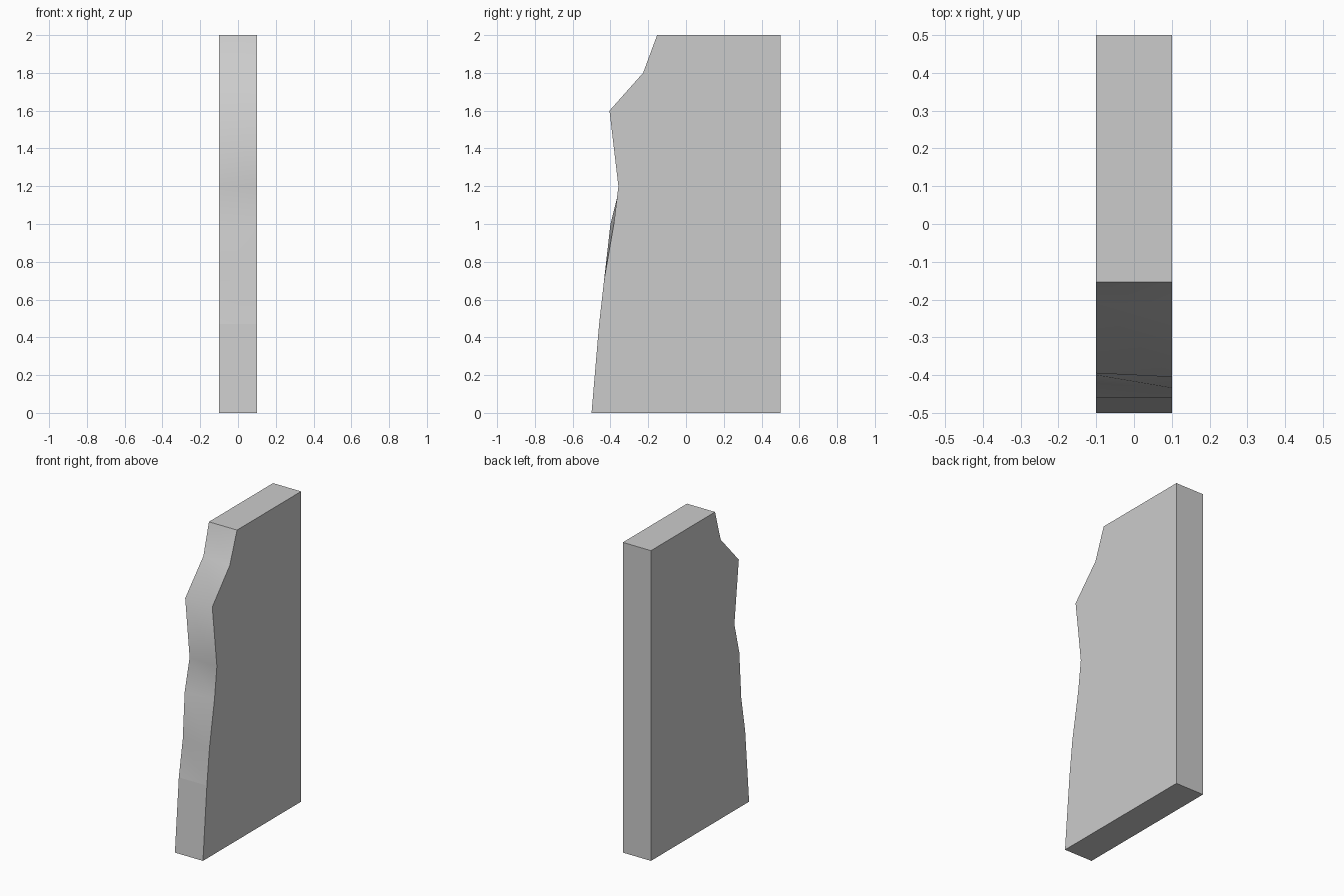
import bpy, bmesh

if "Cube" in bpy.data.objects:
    bpy.data.objects.remove(bpy.data.objects["Cube"])

# Worn front edge: height, y on the left side, y on the right side
EDGE = [(0, -0.5, -0.5), (0.47, -0.46, -0.46), (0.70, -0.42, -0.434),
        (1.0, -0.40, -0.382), (1.2, -0.35, -0.358), (1.6, -0.395, -0.405),
        (1.8, -0.21, -0.227), (2.0, -0.153, -0.153)]

bm = bmesh.new()
left = [bm.verts.new((-0.1, l, z)) for z, l, r in EDGE]
right = [bm.verts.new((0.1, r, z)) for z, l, r in EDGE]
lt, lb = [bm.verts.new((-0.1, 0.5, z)) for z in (2, 0)]
rt, rb = [bm.verts.new((0.1, 0.5, z)) for z in (2, 0)]

# Flat sides, back, top and bottom
bm.faces.new(left + [lt, lb])
bm.faces.new(right + [rt, rb])
bm.faces.new((lt, rt, rb, lb))
bm.faces.new((left[-1], right[-1], rt, lt))
bm.faces.new((left[0], right[0], rb, lb))

# Irregular front strip, smooth above the flat lowest panel
for i in range(len(EDGE) - 1):
    a, b, c, d = left[i], right[i], right[i + 1], left[i + 1]
    if i == 0:
        bm.faces.new((a, b, c, d))
    else:
        for tri in ((a, b, d), (b, c, d)):
            bm.faces.new(tri).smooth = True

bmesh.ops.recalc_face_normals(bm, faces=bm.faces)
for e in bm.edges:
    e.smooth = all(f.smooth for f in e.link_faces)

mesh = bpy.data.meshes.new("worn_slab")
bm.to_mesh(mesh)
bm.free()
slab = bpy.data.objects.new("worn_slab", mesh)
bpy.context.collection.objects.link(slab)
